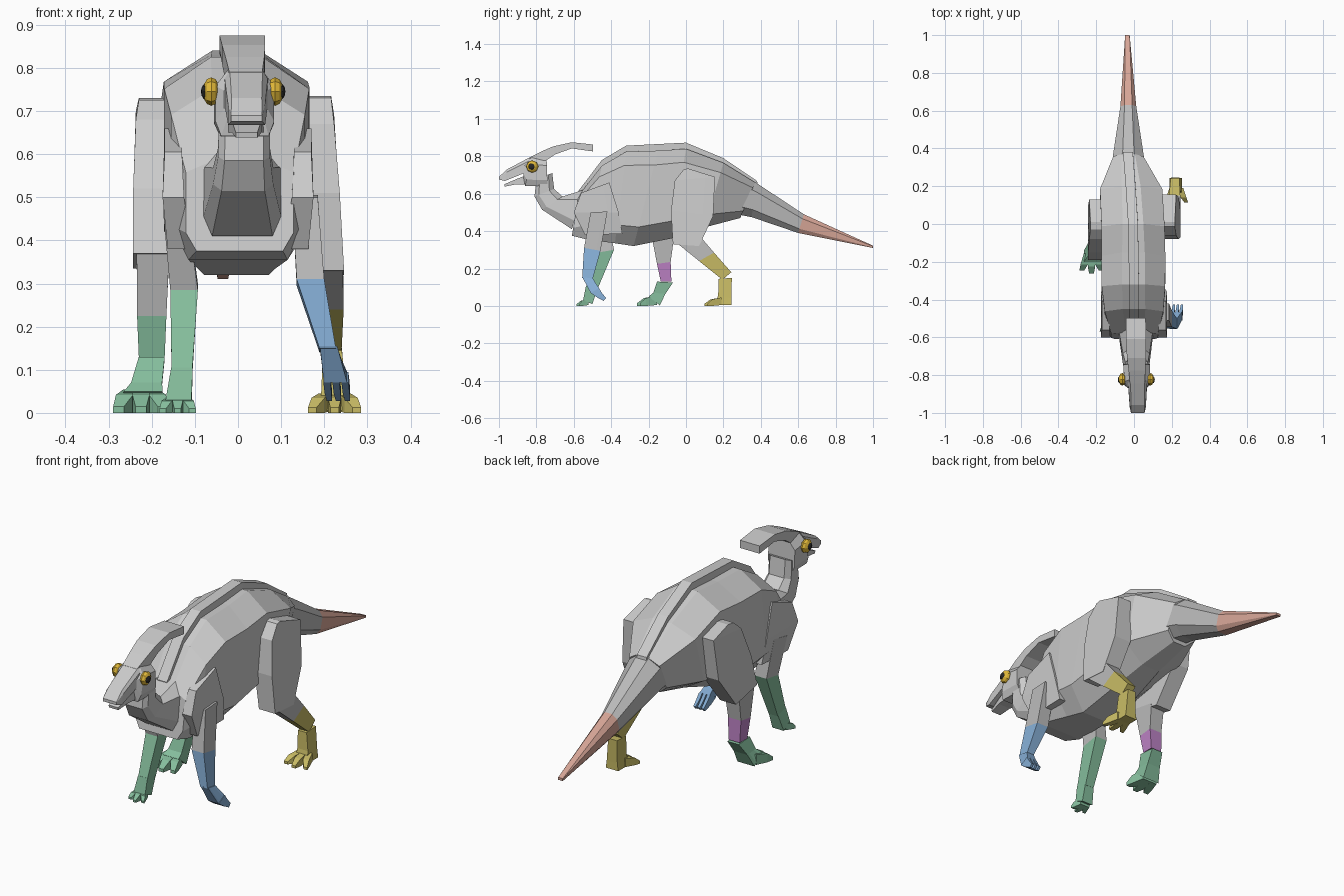
import bpy, bmesh

def mat(name, rgb):
    m = bpy.data.materials.new(name)
    m.diffuse_color = (*rgb, 1)
    return m

GREEN = mat("green", (.24, .52, .34))
YELLOW = mat("yellow", (.58, .50, .13))
BLUE = mat("blue", (.24, .43, .68))
PURPLE = mat("purple", (.50, .22, .55))
RED = mat("red", (.68, .38, .31))
AMBER = mat("amber", (.75, .48, .04))
BLACK = mat("black", (.02, .02, .02))
GREY = mat("grey", (.5, .5, .5))

def loft(name, secs, mats=None, front=None, low=.22, high=.76):
    """Skin 8-point rings. Section: y1,z1 (low/front edge), y2,z2 (top/back edge), x, widths."""
    bm = bmesh.new()
    rings = []
    for y1, z1, y2, z2, x, *w in secs:
        a, b, c = w if len(w) == 3 else w * 3
        side = [(0, a), (low, b), (high, b), (1, c)]
        pts = [(x + h, t) for t, h in side] + [(x - h, t) for t, h in side[::-1]]
        rings.append([bm.verts.new((px, y1 + (y2 - y1) * t, z1 + (z2 - z1) * t)) for px, t in pts])
    n = len(rings)
    mats = mats or []
    idx = lambda i: min(i, len(mats) - 1) if mats else 0
    for i in range(n - 1):
        for k in range(8):
            j = (k + 1) % 8
            f = bm.faces.new((rings[i][k], rings[i][j], rings[i + 1][j], rings[i + 1][k]))
            f.material_index = idx(i)
            if front and i == n - 2 and k == 7:
                f.material_index = len(mats)
    bm.faces.new(rings[0]).material_index = idx(0)
    bm.faces.new(rings[-1]).material_index = idx(n - 2)
    bmesh.ops.recalc_face_normals(bm, faces=bm.faces)
    me = bpy.data.meshes.new(name)
    bm.to_mesh(me)
    bm.free()
    for m in mats + ([front] if front else []):
        me.materials.append(m)
    ob = bpy.data.objects.new(name, me)
    bpy.context.collection.objects.link(ob)
    return ob

def toes(name, m, x, y0, y1, h, spread, w):
    """Three flat toes fanning forward."""
    for i in (-1, 0, 1):
        ym = y0 + (y1 - y0) * (.55 if i else .65)
        ye = y1 + (.015 if i else 0)
        loft(f"{name}_{i + 2}", [
            (y0, .005, y0, h * 1.3, x + i * spread * .5, w),
            (ym, 0, ym, h, x + i * spread * .85, w * 1.1),
            (ye, 0, ye, h * .35, x + i * spread * 1.15, w * .7)], [m])

# torso and tail
loft("torso", [
    (-.61, .375, -.575, .59, .004, .10, .125, .05),
    (-.53, .355, -.45, .75, 0, .115, .155, .06),
    (-.38, .335, -.32, .825, -.003, .09, .168, .06),
    (-.28, .32, -.15, .83, -.003, .075, .169, .06),
    (-.08, .36, 0, .84, -.005, .07, .167, .055),
    (.10, .42, .20, .765, -.015, .05, .165, .05),
    (.29, .47, .37, .66, -.03, .035, .08, .035)], low=.2, high=.85)
loft("tail", [
    (.22, .50, .30, .70, -.025, .04, .09, .035),
    (.35, .475, .38, .655, -.03, .035, .08, .03),
    (.60, .39, .63, .49, -.03, .025, .042, .02),
    (1, .31, 1, .322, -.035, .012)], [GREY, GREY, RED])

# raised strip along the spine
ridge = [(-.575, .615, 0), (-.45, .78, 0), (-.32, .857, 0), (0, .873, -.005), (.2, .79, -.018), (.38, .668, -.032)]
loft("spine_ridge", [(y + .01, z - .07, y, z, x, .026) for y, z, x in ridge])

# neck
loft("neck", [
    (-.61, .41, -.55, .62, .01, .07, .09, .045),
    (-.77, .515, -.66, .585, .012, .05, .07, .04),
    (-.81, .585, -.705, .625, .014, .045, .06, .04),
    (-.80, .68, -.715, .71, .015, .045, .06, .04)])

# head
loft("skull", [
    (-.87, .69, -.865, .765, .018, .04, .05, .035),
    (-.86, .642, -.825, .795, .016, .055, .068, .04),
    (-.74, .64, -.745, .785, .014, .055, .07, .04)])
loft("snout", [
    (-1, .676, -1, .69, .02, .036),
    (-.968, .668, -.957, .73, .02, .043, .043, .035),
    (-.86, .712, -.834, .795, .019, .05, .05, .038)])
loft("lower_jaw", [
    (-.97, .638, -.972, .65, .02, .025),
    (-.91, .65, -.91, .677, .02, .034),
    (-.85, .65, -.85, .70, .018, .042)])
loft("head_crest", [
    (-.85, .75, -.845, .79, .018, .038),
    (-.765, .767, -.775, .825, .016, .045),
    (-.70, .81, -.71, .853, .013, .05),
    (-.61, .842, -.61, .875, .01, .053),
    (-.497, .826, -.497, .863, .01, .052)])

# eyes
def ball(name, loc, scale, m):
    bpy.ops.mesh.primitive_uv_sphere_add(segments=8, ring_count=6, radius=1, location=loc, rotation=(0, 1.5708, 0))
    ob = bpy.context.object
    ob.name, ob.scale = name, scale
    ob.data.materials.append(m)

for side, s in (("left", -1), ("right", 1)):
    ball(f"{side}_eye", (.012 + s * .074, -.822, .745), (.033, .033, .02), AMBER)
    ball(f"{side}_pupil", (.012 + s * .086, -.825, .745), (.019, .019, .012), BLACK)

# shoulder plates
for side, s in (("left", -1), ("right", 1)):
    loft(f"{side}_shoulder", [
        (-.56, .605, -.41, .66, s * .15, .02),
        (-.60, .50, -.36, .50, s * .15, .025),
        (-.54, .38, -.34, .385, s * .135, .028)])

# right foreleg, lifted with the hand folded back
loft("right_foreleg", [
    (-.51, .50, -.42, .505, .155, .03),
    (-.545, .31, -.457, .295, .168, .032),
    (-.555, .15, -.50, .14, .208, .019)], [GREY, BLUE])
loft("right_hand", [
    (-.555, .155, -.497, .145, .21, .02),
    (-.51, .07, -.465, .095, .226, .027)], [BLUE])
for i in range(3):
    x = .206 + .021 * i
    loft(f"right_finger_{i + 1}", [
        (-.51, .07, -.465, .095, x, .008),
        (-.475, .045, -.45, .07, x + .003, .008),
        (-.44, .027, -.427, .042, x + .006, .006)], [BLUE])

# left foreleg, planted
loft("left_foreleg", [
    (-.52, .46, -.42, .48, -.145, .028),
    (-.475, .285, -.385, .30, -.125, .032),
    (-.535, .10, -.475, .085, -.13, .024)], [GREY, GREEN])
loft("left_hand", [
    (-.535, .105, -.475, .09, -.13, .025),
    (-.55, .03, -.50, .01, -.138, .03)], [GREEN])
toes("left_finger", GREEN, -.14, -.52, -.585, .028, .03, .011)

# right hind leg, trailing
loft("right_thigh", [
    (-.012, .73, .01, .735, .178, .038),
    (-.06, .67, .155, .69, .18, .043),
    (-.08, .51, .145, .48, .19, .046),
    (-.07, .33, .07, .32, .203, .043)])
loft("right_shin", [
    (-.06, .345, .09, .355, .205, .038),
    (.07, .24, .15, .285, .215, .03),
    (.195, .14, .242, .18, .217, .023)], [GREY, YELLOW])
loft("right_hind_foot", [
    (.175, .145, .245, .15, .218, .023),
    (.172, .06, .243, .04, .222, .028),
    (.16, .005, .243, .005, .222, .033)], [YELLOW])
toes("right_toe", YELLOW, .224, .19, .10, .035, .045, .014)

# left hind leg, stepping forward
loft("left_thigh", [
    (-.03, .725, .01, .73, -.19, .04),
    (-.08, .68, .13, .70, -.195, .042),
    (-.15, .52, .10, .50, -.2, .043),
    (-.19, .37, -.03, .335, -.202, .042)])
loft("left_shin", [
    (-.185, .38, -.065, .36, -.197, .038),
    (-.155, .225, -.082, .235, -.2, .034),
    (-.135, .13, -.078, .13, -.2, .03)], [GREY, PURPLE], GREEN)
loft("left_hind_foot", [
    (-.155, .13, -.07, .125, -.2, .03),
    (-.175, .07, -.11, .065, -.212, .036),
    (-.20, .05, -.14, .003, -.22, .045)], [GREEN])
toes("left_toe", GREEN, -.225, -.155, -.262, .042, .045, .018)
